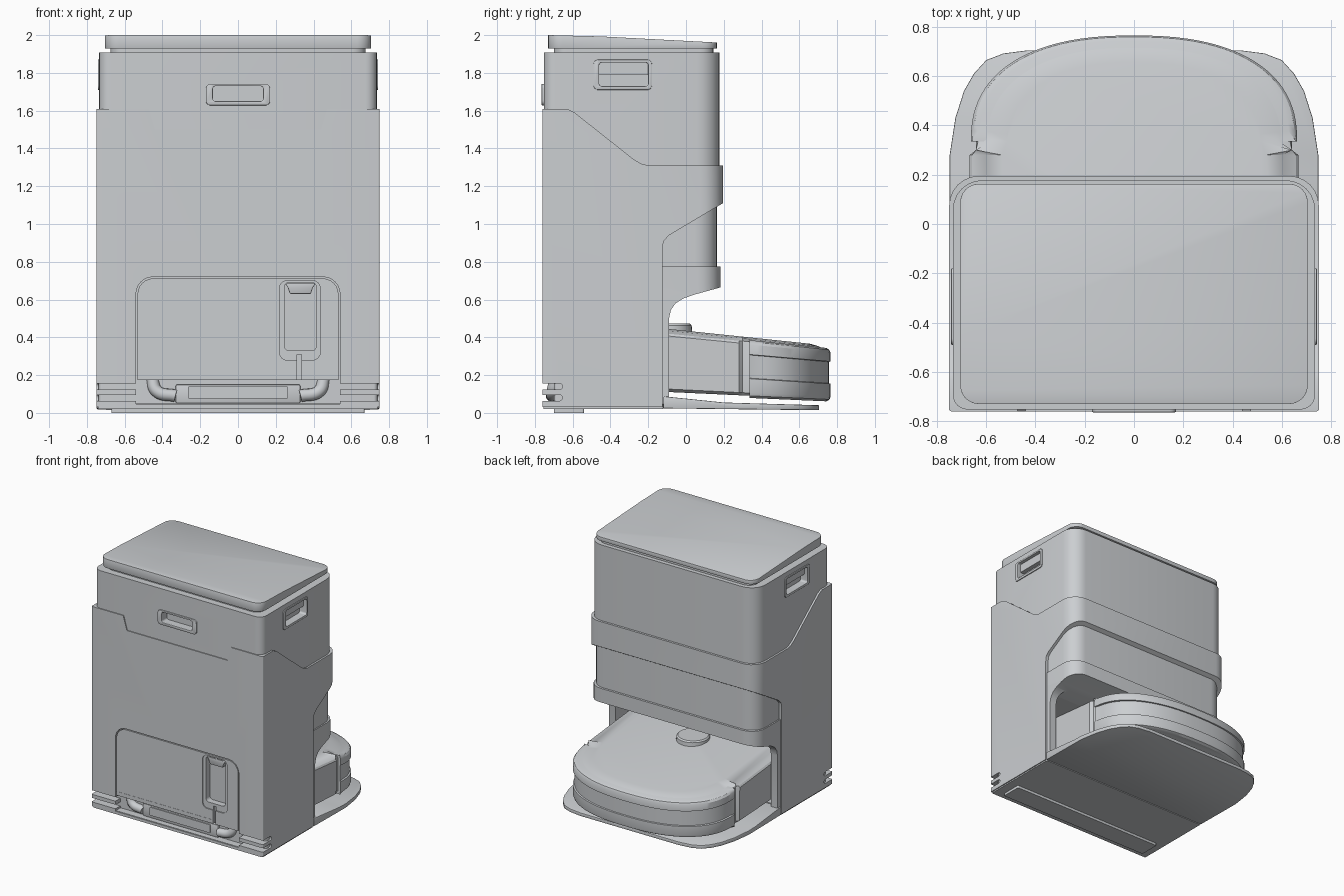
import bpy, bmesh, math
from mathutils import Vector

old = bpy.data.objects.get("Cube")
if old:
    bpy.data.objects.remove(old, do_unlink=True)

GREY = (0.6, 0.62, 0.64, 1)
mat = bpy.data.materials.new("light grey plastic")
mat.use_nodes = True
mat.diffuse_color = GREY
mat.node_tree.nodes["Principled BSDF"].inputs["Base Color"].default_value = GREY


def activate(obj):
    bpy.ops.object.select_all(action='DESELECT')
    obj.select_set(True)
    bpy.context.view_layer.objects.active = obj


def finish(obj, bevel=0):
    activate(obj)
    if bevel:
        mod = obj.modifiers.new("edge", 'BEVEL')
        mod.width, mod.segments, mod.limit_method = bevel, 2, 'ANGLE'
        mod.angle_limit = math.radians(40)
        bpy.ops.object.modifier_apply(modifier=mod.name)
    bpy.ops.object.shade_smooth_by_angle(angle=math.radians(32))
    return obj


def loft(name, rings):
    """Closed skin through rings of equal point count, capped at both ends."""
    bm = bmesh.new()
    loops = [[bm.verts.new(p) for p in ring] for ring in rings]
    n = len(loops[0])
    for a, b in zip(loops, loops[1:]):
        for i in range(n):
            j = (i + 1) % n
            bm.faces.new((a[i], a[j], b[j], b[i]))
    bm.faces.new(loops[0][::-1])
    bm.faces.new(loops[-1])
    bmesh.ops.recalc_face_normals(bm, faces=bm.faces)
    mesh = bpy.data.meshes.new(name)
    bm.to_mesh(mesh)
    bm.free()
    mesh.materials.append(mat)
    obj = bpy.data.objects.new(name, mesh)
    bpy.context.collection.objects.link(obj)
    return obj


def prism(name, pts, axis, lo, hi):
    """Extrude a 2D outline along an axis."""
    place = {'x': lambda u, v, w: (w, u, v), 'y': lambda u, v, w: (u, w, v),
             'z': lambda u, v, w: (u, v, w)}[axis]
    return loft(name, [[place(u, v, w) for u, v in pts] for w in (lo, hi)])


def rrect(u0, u1, v0, v1, low, high=None, n=6):
    """Rounded rectangle with separate radii for its low-v and high-v corners."""
    high = low if high is None else high
    pts = []
    for u, v, r, su, sv, a in ((u1, v0, low, -1, 1, -90), (u1, v1, high, -1, -1, 0),
                               (u0, v1, high, 1, -1, 90), (u0, v0, low, 1, 1, 180)):
        for k in range(n + 1):
            t = math.radians(a + 90 * k / n)
            pts.append((u + su * r + r * math.cos(t), v + sv * r + r * math.sin(t)))
    return pts


def boolean(obj, tool, op='DIFFERENCE'):
    activate(obj)
    mod = obj.modifiers.new("cut", 'BOOLEAN')
    mod.object, mod.operation, mod.solver = tool, op, 'EXACT'
    bpy.ops.object.modifier_apply(modifier=mod.name)
    bpy.data.objects.remove(tool, do_unlink=True)


def cut(obj, pts, axis, lo, hi):
    boolean(obj, prism("cutter", pts, axis, lo, hi))


def trim(obj, plan):
    boolean(obj, prism("trimmer", plan, 'z', -1, 3), 'INTERSECT')


def box(u0, u1, v0, v1):
    return [(u0, v0), (u1, v0), (u1, v1), (u0, v1)]


# Outer shell: side profile trimmed by a rounded plan
shell = prism("outer_shell", [(-.76, .03), (-.125, .03), (-.125, .87), (-.118, .91), (-.09, .94),
                              (.195, 1.11), (.195, 1.31), (-.2, 1.31), (-.24, 1.32), (-.28, 1.345),
                              (-.59, 1.59), (-.63, 1.61), (-.76, 1.61)], 'x', -.8, .8)
trim(shell, rrect(-.75, .75, -.76, .195, .008, .12))
cut(shell, [(-.44, 1.5), (.44, 1.5), (.475, 1.62), (-.475, 1.62)], 'y', -.8, -.74)
cut(shell, rrect(-.54, .54, .165, .72, .001, .09), 'y', -.8, -.68)
cut(shell, box(-.54, .54, .045, .175), 'y', -.8, -.67)
cut(shell, rrect(-.68, .68, .09, .61, .01, .06), 'y', -.58, .5)
for side in (-1, 1):
    for z in (.08, .14):
        x0, x1 = sorted((side * .53, side * .8))
        cut(shell, rrect(-.9, -.655, z - .016, z + .016, .014), 'x', x0, x1)
finish(shell)

# Water tank block with recessed grips
tank = prism("upper_tank", rrect(-.735, .735, -.753, .178, .06, .12), 'z', 1.29, 1.908)
cut(tank, rrect(-.133, .133, 1.65, 1.73, .015), 'y', -.8, -.70)
for side in (-1, 1):
    x0, x1 = sorted((side * .68, side * .8))
    cut(tank, rrect(-.46, -.2, 1.73, 1.855, .015), 'x', x0, x1)
finish(tank)

front_frame = prism("front_grip_frame", rrect(-.17, .17, 1.628, 1.742, .025), 'y', -.764, -.74)
cut(front_frame, rrect(-.133, .133, 1.65, 1.73, .015), 'y', -.8, -.7)
finish(front_frame, .003)
for side, label in ((-1, "right"), (1, "left")):
    x0, x1 = sorted((side * .72, side * .742))
    frame = prism(label + "_grip_frame", rrect(-.49, -.18, 1.71, 1.87, .025), 'x', x0, x1)
    cut(frame, rrect(-.46, -.2, 1.73, 1.855, .015), 'x', -1, 1)
    finish(frame, .003)
    x0, x1 = sorted((side * .67, side * .715))
    finish(prism(label + "_grip_bar", box(-.462, -.198, 1.79, 1.857), 'x', x0, x1))

# Lid, falling slightly to the back, on a narrow neck
finish(prism("lid_neck", rrect(-.675, .675, -.7, .145, .07), 'z', 1.9, 1.935))
lid = prism("lid", [(-.8, 1.93), (.3, 1.93), (.3, 1.954), (.16, 1.961), (-.45, 1.993),
                    (-.73, 2), (-.8, 2)], 'x', -.8, .8)
trim(lid, rrect(-.705, .705, -.73, .163, .075))
finish(lid, .005)

# Lower tub and the arched cradle over the docking bay
finish(prism("lower_tub", rrect(-.728, .728, -.7, .165, .02, .12), 'z', .74, 1.3))
cradle = prism("bay_cradle", [(-.7, .05), (-.09, .05), (-.09, .5), (-.08, .545), (-.055, .58),
                              (-.015, .605), (.04, .625), (.185, .665), (.185, .775), (-.7, .775)],
               'x', -.8, .8)
trim(cradle, rrect(-.738, .738, -.7, .182, .02, .12))
cut(cradle, rrect(-.68, .68, .04, .61, .01, .06), 'y', -.58, .5)
finish(cradle)

# Front service panel with a latch slot
panel = prism("service_panel", rrect(-.532, .532, .173, .712, .001, .084), 'y', -.758, -.67)
cut(panel, rrect(.22, .435, .28, .7, .04), 'y', -.8, -.75)
cut(panel, rrect(.245, .415, .33, .69, .025), 'y', -.8, -.70)
cut(panel, box(.312, .335, .16, .31), 'y', -.8, -.73)
finish(panel)
finish(prism("panel_latch", [(.275, .63), (.385, .63), (.395, .66), (.41, .685), (.25, .685),
                             (.265, .66)], 'y', -.745, -.69), .004)
finish(prism("panel_trim", box(-.53, .3, .198, .204), 'y', -.7595, -.75))

# Hoses and rail in the front lower recess
for side, label in ((-1, "right"), (1, "left")):
    curve = bpy.data.curves.new(label + "_hose", 'CURVE')
    curve.dimensions, curve.bevel_depth, curve.bevel_resolution = '3D', .033, 4
    curve.use_fill_caps = True
    spline = curve.splines.new('BEZIER')
    spline.bezier_points.add(2)
    for bp, (x, y, z) in zip(spline.bezier_points, ((.455, -.69, .18), (.43, -.705, .115),
                                                   (.33, -.71, .09))):
        bp.co = (side * x, y, z)
        bp.handle_left_type = bp.handle_right_type = 'AUTO'
    curve.materials.append(mat)
    hose = bpy.data.objects.new(label + "_hose", curve)
    bpy.context.collection.objects.link(hose)
    activate(hose)
    bpy.ops.object.convert(target='MESH')
    finish(bpy.context.object)
finish(prism("recess_rail", box(-.33, .33, .05, .15), 'y', -.72, -.66), .008)
finish(prism("rail_plate", rrect(-.265, .265, .075, .14, .008), 'y', -.728, -.71))

# Base, foot strip and docking ramp
finish(prism("base_plate", rrect(-.742, .742, -.755, -.12, .01), 'z', .02, .048))
finish(prism("foot_strip", rrect(-.67, .67, -.7, -.54, .01), 'z', 0, .022))
ramp = prism("docking_ramp", [(-.12, .024), (.72, .014), (.72, .04), (.2, .055), (-.12, .088)],
             'x', -.8, .8)
half = [(.748, -.12), (.748, .28), (.725, .43), (.69, .54), (.65, .61), (.6, .665), (.53, .692),
        (.43, .705)]
trim(ramp, half + [(-x, y) for x, y in half[::-1]])
finish(ramp, .004)


# Robot cleaner: D-shaped rings, sheared so that its top falls to the back
def level(x, y, f):
    low, high = .1 - .045 * y, .41 - .1 * y
    return (x, y, low + f * (high - low))


def arc(s, rx, ry, y0, n=48):
    pts = []
    for i in range(n + 1):
        c, q = math.cos(math.pi * i / n), abs(math.sin(math.pi * i / n))
        k = s if 0 < i < n else max(s, .995)
        pts.append((math.copysign(abs(c) ** .84, c) * rx * k, y0 + q ** .84 * ry * k))
    return pts


def body_ring(f, s):
    pts = arc(s, .645, .445, .3) + [(-.67 * s, .28), (-.67 * s, -.52), (.67 * s, -.52), (.67 * s, .28)]
    return [level(x, y, f) for x, y in pts]


finish(loft("robot_body", [body_ring(f, s) for f, s in (
    (.02, .95), (.07, .99), (.96, .995), (1, .98), (1.05, .9), (1.08, .8))]))
finish(loft("robot_bumper", [[level(x, y, f) for x, y in arc(s, .662, .43, .335)] for f, s in (
    (-.02, .95), (.02, .99), (.08, 1), (.33, 1), (.34, .98), (.76, .98), (.77, 1), (.95, 1),
    (1, .985), (1.03, .95))]))
turret = [[(r * math.cos(math.tau * i / 32), -.09 + r * math.sin(math.tau * i / 32), z)
           for i in range(32)] for r, z in ((.125, .4), (.12, .462), (.11, .472))]
finish(loft("sensor_turret", turret))
